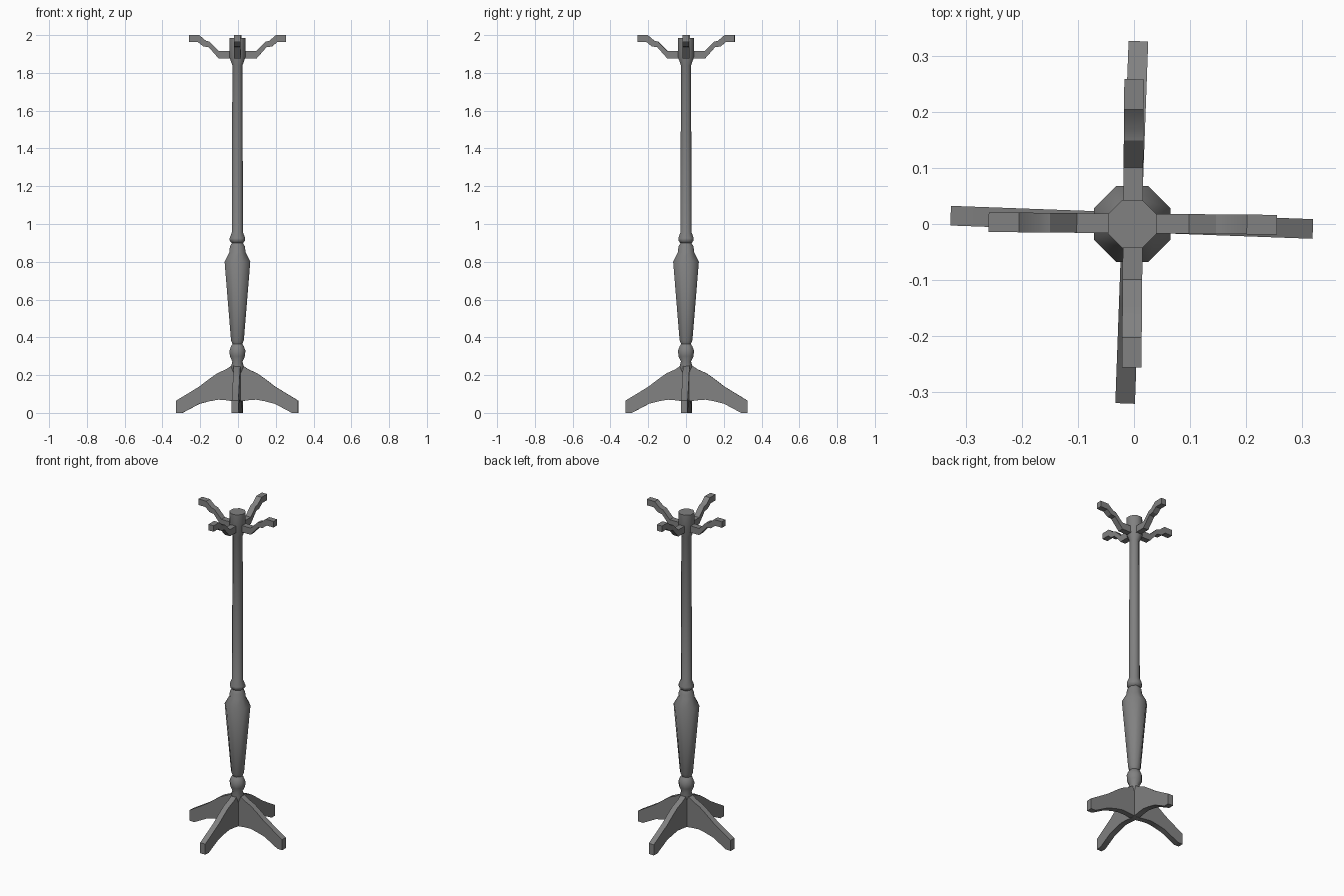
import bpy, bmesh, math
from mathutils import Matrix, Vector

old = bpy.data.objects.get("Cube")
if old:
    bpy.data.objects.remove(old, do_unlink=True)

wood = bpy.data.materials.new("grey_finish")
wood.use_nodes = True
GREY = (0.22, 0.22, 0.22, 1)
wood.diffuse_color = GREY
wood.node_tree.nodes["Principled BSDF"].inputs["Base Color"].default_value = GREY


def finish(name, bm, angle):
    bmesh.ops.recalc_face_normals(bm, faces=bm.faces)
    mesh = bpy.data.meshes.new(name)
    bm.to_mesh(mesh)
    bm.free()
    mesh.materials.append(wood)
    obj = bpy.data.objects.new(name, mesh)
    bpy.context.collection.objects.link(obj)
    bpy.ops.object.select_all(action="DESELECT")
    obj.select_set(True)
    bpy.context.view_layer.objects.active = obj
    bpy.ops.object.shade_smooth_by_angle(angle=math.radians(angle))
    return obj


def turned(name, profile, centre, angle=50):
    """Octagonal turned part; profile holds (half width across flats, z)."""
    bm = bmesh.new()
    rings = []
    for half, z in profile:
        r = half / math.cos(math.pi / 8)
        rings.append([bm.verts.new((centre + r * math.cos((i + 0.5) * math.pi / 4),
                                    r * math.sin((i + 0.5) * math.pi / 4), z))
                      for i in range(8)])
    for a, b in zip(rings, rings[1:]):
        for i in range(8):
            j = (i + 1) % 8
            bm.faces.new((a[i], a[j], b[j], b[i]))
    bm.faces.new(rings[0])
    bm.faces.new(rings[-1])
    return finish(name, bm, angle)


def arm(name, top, bottom, width, turn, offset, angle):
    """Side profile, given as paired top and bottom points, made into a slab."""
    bm = bmesh.new()
    rows = []
    for (xt, zt), (xb, zb) in zip(top, bottom):
        rows.append([bm.verts.new((x, s * width / 2, z))
                     for x, s, z in ((xt, 1, zt), (xt, -1, zt), (xb, -1, zb), (xb, 1, zb))])
    for a, b in zip(rows, rows[1:]):
        for i in range(4):
            j = (i + 1) % 4
            bm.faces.new((a[i], a[j], b[j], b[i]))
    bm.faces.new(rows[0])
    bm.faces.new(rows[-1])
    move = Matrix.Translation(Vector(offset)) @ Matrix.Rotation(math.radians(turn), 4, "Z")
    bmesh.ops.transform(bm, matrix=move, verts=bm.verts)
    return finish(name, bm, angle)


# Central column, from the foot hub up to the cap
turned("lower_post", [(0.02, 0.2), (0.034, 0.245), (0.027, 0.272), (0.04, 0.3),
                      (0.042, 0.33), (0.034, 0.352), (0.026, 0.365), (0.034, 0.385),
                      (0.068, 0.8), (0.043, 0.85), (0.04, 0.88), (0.027, 0.903)], -0.003)
turned("upper_pole", [(0.026, 0.895), (0.041, 0.912), (0.041, 0.925), (0.029, 0.957),
                      (0.027, 1.84), (0.043, 1.885), (0.043, 1.985)], -0.003)

# Four splayed feet and four coat hooks
leg_top = [(0, 0.26), (0.03, 0.25), (0.06, 0.23), (0.105, 0.21), (0.145, 0.182),
           (0.2, 0.14), (0.26, 0.103), (0.323, 0.065)]
leg_bottom = [(0, 0.06), (0.03, 0.063), (0.06, 0.067), (0.1, 0.07), (0.145, 0.062),
              (0.2, 0.048), (0.29, 0), (0.323, 0)]
hook_top = [(0, 1.917), (0.1, 1.917), (0.148, 1.965), (0.168, 1.97), (0.203, 2), (0.257, 2)]
hook_bottom = [(0, 1.876), (0.1, 1.876), (0.153, 1.936), (0.182, 1.94), (0.21, 1.963),
               (0.257, 1.963)]

for k, side in enumerate(("left", "back", "right", "front")):
    arm(side + "_leg", leg_top, leg_bottom, 0.035, 90 * k - 2.1, (-0.004, 0.003, 0), 30)
    arm(side + "_hook", hook_top, hook_bottom, 0.035, 90 * k - 0.5, (-0.002, 0.001, 0), 30)
